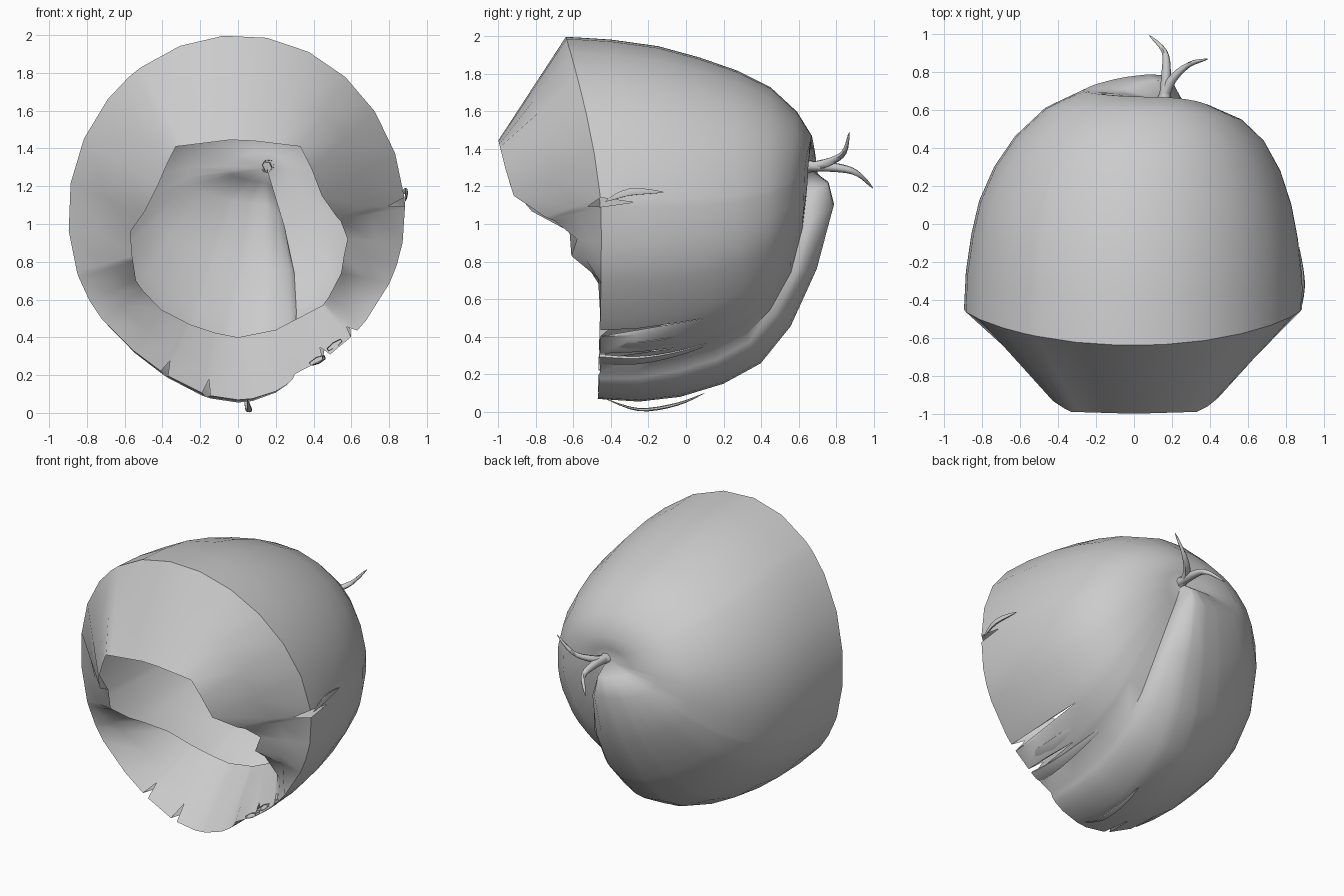
import bpy, bmesh, math
from mathutils import Vector

if "Cube" in bpy.data.objects:
    bpy.data.objects.remove(bpy.data.objects["Cube"])

mat = bpy.data.materials.new("hair grey")
mat.diffuse_color = (0.6, 0.6, 0.6, 1)
mat.use_nodes = True
mat.node_tree.nodes["Principled BSDF"].inputs["Base Color"].default_value = mat.diffuse_color

# Meridian profiles from the front rim to the crown: (depth y, x or z)
TOP = [(-.64, 2), (-.4, 1.985), (-.15, 1.95), (.07, 1.89), (.27, 1.82), (.45, 1.73), (.59, 1.6), (.67, 1.47), (.66, 1.38)]
RIGHT = [(-.45, .885), (-.28, .885), (-.08, .865), (.1, .83), (.28, .77), (.44, .68), (.55, .56), (.63, .38), (.65, .26)]
LEFT = [(-.45, -.9), (-.25, -.89), (-.05, -.86), (.12, -.82), (.3, -.74), (.46, -.63), (.61, -.47), (.7, -.27), (.69, -.05)]
BOTTOM = [(-.47, .06), (-.25, .045), (-.03, .07), (.2, .14), (.4, .25), (.56, .45), (.7, .76), (.79, 1.1), (.76, 1.22)]
UNDER = [(-.46, .2), (-.25, .21), (-.05, .25), (.15, .31), (.32, .4), (.45, .54), (.56, .74), (.62, .98), (.64, 1.15)]
CX = [0, 0, 0, .01, .02, .04, .07, .1, .13]
CZ = [1.05, 1.05, 1.05, 1.06, 1.08, 1.12, 1.18, 1.26, 1.29]
BOW = [0, 0, 0, .01, .03, .05, .06, .05, .02]
CROWN = (.15, .65, 1.3)
CREASE = -70

# Face opening: angle, x, y, z on the right half
OPENING = [(-90, 0, -.1, .4), (-70, .2, -.12, .44), (-46, .45, -.2, .57), (-28, .54, -.43, .7),
           (-18, .56, -.61, .83), (-10, .58, -.58, .92), (0, .56, -.66, 1.0), (15, .46, -.9, 1.1),
           (30, .41, -.95, 1.25), (50, .33, -.99, 1.41), (90, 0, -1, 1.45)]

# Split ends: column angle -> how many rows the notch reaches back
NOTCH = {-46: 3, -58: 2, 4: 1, 243: 1, 259: 1}


def profile_point(deg, row, vert, under):
    a = math.radians(deg)
    c, s = math.cos(a), math.sin(a)
    side = RIGHT if c >= 0 else LEFT
    rx = abs(side[row][1] - CX[row])
    rz = abs(vert[row][1] - CZ[row])
    if under:
        rz /= abs(math.sin(math.radians(CREASE))) ** (s * s)
    w = abs(s) ** 1.5
    y = vert[row][0] * w + side[row][0] * (1 - w)
    # slight flattening low on the left, and a sideways bow along the crease
    f = 1 - .05 * math.exp(-((deg % 360 - 236) / 24) ** 2)
    bow = BOW[row] * max(0, math.cos(a - math.radians(CREASE))) ** 2
    return Vector((CX[row] + rx * c * f + bow, y, CZ[row] + rz * s * f))


def shell_point(deg, row):
    if 0 <= deg <= 180:
        return profile_point(deg, row, TOP, False)
    if deg < 0:
        return profile_point(deg, row, UNDER, True)
    # rounded edge of the big swept lock beside the crease
    t = min(1, (360 + CREASE - deg) / 26)
    b = math.sqrt(1 - (1 - t) ** 2)
    full = profile_point(deg, row, BOTTOM, False)
    return profile_point(deg, row, UNDER, True).lerp(full, b) if t < 1 else full


def opening_point(deg):
    d = (deg + 90) % 360 - 90
    sign = 1
    if d > 90:
        d, sign = 180 - d, -1
    for p, q in zip(OPENING, OPENING[1:]):
        if d <= q[0]:
            t = (d - p[0]) / (q[0] - p[0])
            v = Vector(p[1:]).lerp(Vector(q[1:]), t)
            return Vector((v.x * sign, v.y, v.z))


def finish(name, bm, angle):
    bmesh.ops.remove_doubles(bm, verts=bm.verts, dist=.0005)
    bmesh.ops.recalc_face_normals(bm, faces=bm.faces)
    me = bpy.data.meshes.new(name)
    bm.to_mesh(me)
    bm.free()
    ob = bpy.data.objects.new(name, me)
    bpy.context.collection.objects.link(ob)
    me.materials.append(mat)
    bpy.ops.object.select_all(action='DESELECT')
    ob.select_set(True)
    bpy.context.view_layer.objects.active = ob
    bpy.ops.object.shade_smooth_by_angle(angle=math.radians(angle))
    return ob


def loft(bm, columns, close=True):
    cols = [[bm.verts.new(p) for p in col] for col in columns]
    pairs = list(zip(cols, cols[1:])) + ([(cols[-1], cols[0])] if close else [])
    for a, b in pairs:
        for i in range(len(a) - 1):
            bm.faces.new((a[i], b[i], b[i + 1], a[i + 1]))


# Column angles, with narrow extra columns around each notch and the lock edge
angles = {CREASE + 15 * k for k in range(25)} | {-18, 130, 198, 208, 289, 287, 283, 270}
for n in NOTCH:
    angles = {a for a in angles if abs(a - n) > 3} | {n - 1.5, n, n + 1.5}
columns, band = [], []
for deg in sorted(angles):
    col = [shell_point(deg, r) for r in range(9)]
    inner = opening_point(deg)
    k = NOTCH.get(deg, 0)
    # the band sits slightly recessed where the hair is split
    rim = col[0].lerp(inner, .25) if k else col[0].copy()
    band.append([rim, rim.lerp(inner, .5), inner])
    col[:k] = [col[k].copy() for _ in range(k)]
    columns.append(col + [Vector(CROWN)])

# Swept cap of hair
bm = bmesh.new()
loft(bm, columns)
finish("hair_cap", bm, 50)

# Fringe band running from the cap rim to the face opening
bm = bmesh.new()
loft(bm, band)
finish("fringe_band", bm, 60)


def strand(name, pts, radius, flat=1.0, tip_both=False):
    """Tapered strand through a few points"""
    pts = [Vector(p) for p in pts]
    path = []
    n = len(pts)
    for i in range(n - 1):
        p0, p1, p2, p3 = pts[max(i - 1, 0)], pts[i], pts[i + 1], pts[min(i + 2, n - 1)]
        for j in range(4):
            t = j / 4
            path.append(.5 * (2 * p1 + (p2 - p0) * t + (2 * p0 - 5 * p1 + 4 * p2 - p3) * t * t
                              + (3 * p1 - p0 - 3 * p2 + p3) * t ** 3))
    path.append(pts[-1])
    rings = []
    for i, p in enumerate(path):
        f = i / (len(path) - 1)
        d = (path[min(i + 1, len(path) - 1)] - path[max(i - 1, 0)]).normalized()
        out = Vector((p.x, 0, p.z - 1.1))
        u = (out - d * out.dot(d)).normalized()
        v = d.cross(u)
        r = radius * (math.sin(math.pi * f) if tip_both else (1 - f) ** .7) + .001
        rings.append([p + u * r * flat * math.cos(k * math.pi / 3) + v * r * math.sin(k * math.pi / 3)
                      for k in range(7)])
    bm = bmesh.new()
    loft(bm, rings, close=False)
    finish(name, bm, 60)


# Crown tuft
strand("tuft_long", [(.16, .63, 1.31), (.17, .8, 1.3), (.16, .91, 1.27), (.08, .995, 1.19)], .032)
strand("tuft_up", [(.15, .65, 1.3), (.2, .76, 1.33), (.29, .84, 1.38), (.39, .87, 1.49)], .03)

# Loose locks along the lower right rim, the side and the chin
strand("loose_lock_low", [(.05, -.43, .07), (.06, -.25, .012), (.05, -.05, .04), (.04, .1, .1)], .018, .5, True)
strand("side_lock", [(.885, -.43, 1.12), (.892, -.3, 1.17), (.87, -.12, 1.17)], .02, .4, True)
for i, (x, z) in enumerate([(.51, .36), (.42, .28)]):
    strand("rim_lock_%d" % (i + 1),
           [(x, -.46, z), (x + .01, -.25, z - .005), (x, -.03, z + .035), (x - .03, .2, z + .11)], .05, .3)
